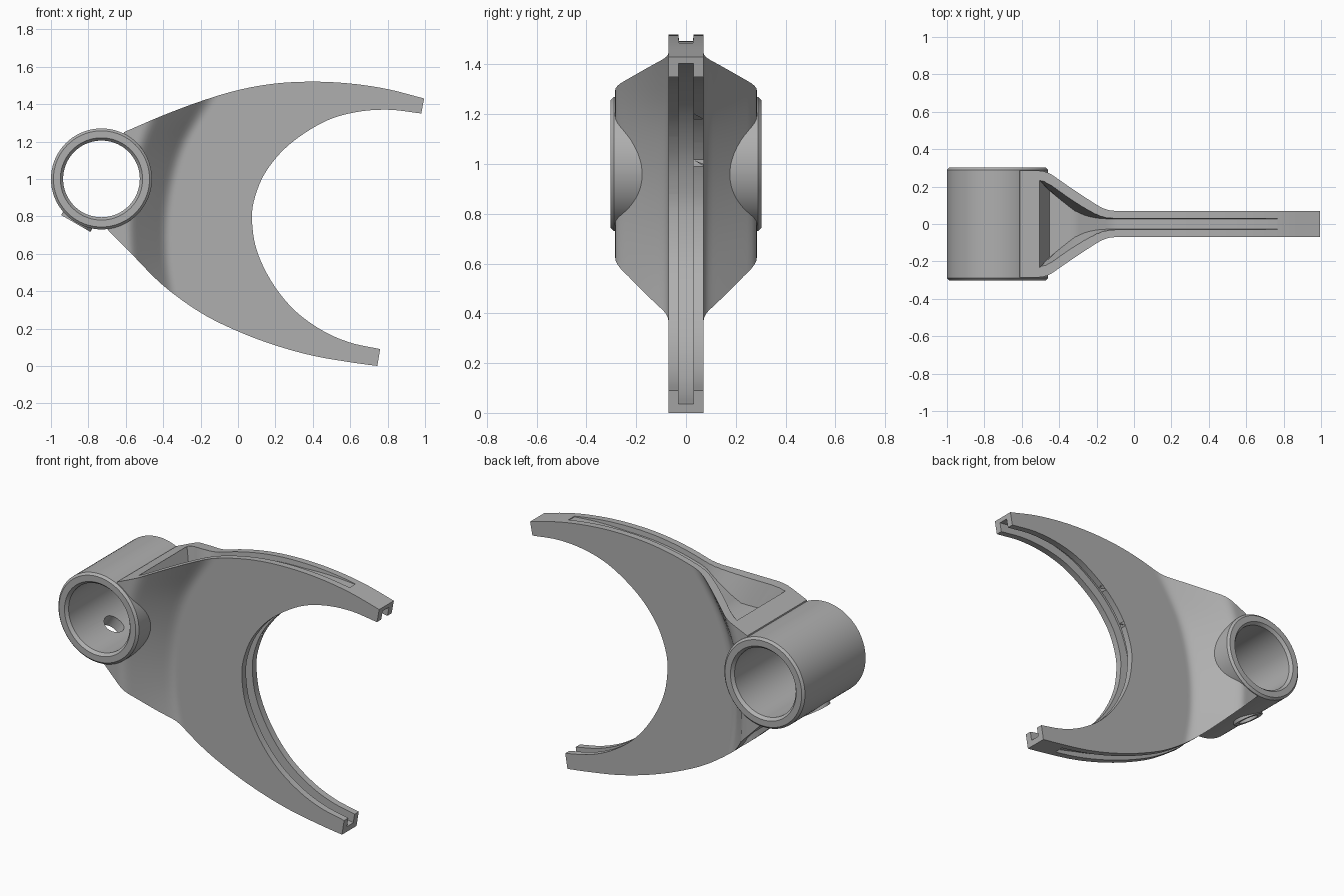
import bpy, bmesh
from math import sin, cos, radians, tau
from mathutils import Vector
from mathutils.geometry import interpolate_bezier

if "Cube" in bpy.data.objects:
    bpy.data.objects.remove(bpy.data.objects["Cube"])

metal = bpy.data.materials.new("grey_metal")
metal.use_nodes = True
GREY = (0.43, 0.43, 0.43, 1)
metal.diffuse_color = GREY
shader = next(n for n in metal.node_tree.nodes if n.type == 'BSDF_PRINCIPLED')
shader.inputs["Base Color"].default_value = GREY

HUB = Vector((-0.73, 0, 1.0))


def loft(name, rings, wrap=False):
    """Skin a row of closed rings, capping the ends unless it wraps round."""
    bm = bmesh.new()
    rows = [[bm.verts.new(p) for p in ring] for ring in rings]
    n = len(rows[0])
    for a, b in zip(rows, rows[1:] + (rows[:1] if wrap else [])):
        for i in range(n):
            j = (i + 1) % n
            bm.faces.new((a[i], a[j], b[j], b[i]))
    if not wrap:
        bm.faces.new(rows[0])
        bm.faces.new(rows[-1])
    bmesh.ops.recalc_face_normals(bm, faces=bm.faces)
    mesh = bpy.data.meshes.new(name)
    bm.to_mesh(mesh)
    bm.free()
    mesh.materials.append(metal)
    obj = bpy.data.objects.new(name, mesh)
    bpy.context.collection.objects.link(obj)
    return obj


def activate(obj):
    bpy.ops.object.select_all(action='DESELECT')
    obj.select_set(True)
    bpy.context.view_layer.objects.active = obj


def boolean(obj, tool, operation='DIFFERENCE', keep=False):
    mod = obj.modifiers.new("cut", 'BOOLEAN')
    mod.object, mod.operation, mod.solver = tool, operation, 'EXACT'
    activate(obj)
    bpy.ops.object.modifier_apply(modifier=mod.name)
    if not keep:
        bpy.data.objects.remove(tool)


def curve(points, steps=6):
    """Smooth curve through (x, z) points."""
    pts = [Vector((x, 0, z)) for x, z in points]
    pts = [2 * pts[0] - pts[1]] + pts + [2 * pts[-1] - pts[-2]]
    out = []
    for a, b, c, d in zip(pts, pts[1:], pts[2:], pts[3:]):
        out += interpolate_bezier(b, b + (c - a) / 6, c - (d - b) / 6, c, steps + 1)[:-1]
    return out + [pts[-2]]


def clamp(v):
    return min(1, max(0, v))


def lookup(table, z):
    if z <= table[0][0]:
        return table[0][1]
    for (z0, x0), (z1, x1) in zip(table, table[1:]):
        if z <= z1:
            return x0 + (x1 - x0) * (z - z0) / (z1 - z0)
    return table[-1][1]


# Fold lines of the flare, as (z, x)
FOLD_OUT = [(p.x, p.z) for p in curve([(0.3, -0.33), (0.42, -0.36), (0.6, -0.385), (0.8, -0.385),
                                       (1.0, -0.355), (1.2, -0.29), (1.4, -0.17), (1.55, -0.06)])]
FOLD_IN = [(p.x, p.z) for p in curve([(0.3, -0.55), (0.6, -0.57), (0.8, -0.575),
                                      (1.0, -0.56), (1.2, -0.51), (1.4, -0.43), (1.55, -0.36)])]


def flare(t):
    ramp = sum(clamp(t + k * 0.04) for k in range(-3, 4)) / 7
    return 0.07 + 0.215 * ramp


def half_width(p):
    a, b = lookup(FOLD_OUT, p.z), lookup(FOLD_IN, p.z)
    return flare((p.x - a) / (b - a))


# Side outline of the fork
inner = curve([(0.76, 0.09), (0.6, 0.125), (0.45, 0.19), (0.3, 0.3), (0.18, 0.45), (0.1, 0.62),
               (0.075, 0.78), (0.09, 0.9), (0.15, 1.04), (0.27, 1.18), (0.45, 1.3),
               (0.62, 1.355), (0.8, 1.37), (0.98, 1.35)])
top = curve([(0.995, 1.43), (0.8, 1.48), (0.6, 1.51), (0.4, 1.52), (0.2, 1.51), (0, 1.475),
             (-0.2, 1.415), (-0.4, 1.34), (-0.61, 1.25)])
bottom = curve([(-0.70, 0.732), (-0.57, 0.6), (-0.4, 0.43), (-0.2, 0.285), (0, 0.185),
                (0.2, 0.11), (0.4, 0.055), (0.6, 0.02), (0.745, 0)])
hub_side = [HUB + 0.235 * Vector((cos(radians(a)), 0, sin(radians(a)))) for a in range(62, -84, -6)]
outline = inner + top + hub_side + bottom

# Fork body: outline trimmed by the flared thickness
fork = loft("fork", [[p + Vector((0, y, 0)) for p in outline] for y in (-0.4, 0.4)])
steps = [-0.3 + 0.08 * i for i in range(21)]
sections = []
for k in range(33):
    z = -0.05 + 0.05 * k
    a, b = lookup(FOLD_OUT, z), lookup(FOLD_IN, z)
    side = [(1.2, 0.07)] + [(a + t * (b - a), flare(t)) for t in steps] + [(-1.1, 0.285)]
    sections.append([Vector((x, y, z)) for x, y in side] +
                    [Vector((x, -y, z)) for x, y in reversed(side)])
boolean(fork, loft("thickness", sections), 'INTERSECT')


def groove(path, depth, floor_gap, rim_gap, keep=lambda p: True, fixed=None):
    """Cutter that follows a path, sunk into the fork."""
    rings = []
    for i, p in enumerate(path):
        t = (path[min(i + 1, len(path) - 1)] - path[max(i - 1, 0)]).normalized()
        n = Vector((-t.z, 0, t.x))
        if not keep(p):
            continue
        low, high = p + n * depth(p), p - n * 0.04
        wl = fixed or half_width(low) - floor_gap
        wh = fixed or half_width(p) - rim_gap
        rings.append([high + Vector((0, wh, 0)), low + Vector((0, wl, 0)),
                      low - Vector((0, wl, 0)), high - Vector((0, wh, 0))])
    return loft("groove_cutter", rings)


def pocket_depth(p):
    return 0.03 * clamp((0.82 - p.x) / 0.4) + 0.1 * clamp((-0.12 - p.x) / 0.25)


# Slot round the inside of the prongs, open at both tips
ends = [inner[0] + (inner[0] - inner[1]) * 3], [inner[-1] + (inner[-1] - inner[-2]) * 3]
boolean(fork, groove(ends[0] + inner + ends[1], lambda p: 0.055, 0, 0, fixed=0.03))

# Channels along the outer edges, widening into pockets by the hub
boolean(fork, groove(top, pocket_depth, 0.042, 0.036, lambda p: -0.53 < p.x < 0.79))
boolean(fork, groove(bottom, pocket_depth, 0.042, 0.036, lambda p: -0.62 < p.x < 0.6))

# Hub tube with chamfered rims
profile = [(0.205, -0.285), (0.22, -0.303), (0.257, -0.303), (0.27, -0.29),
           (0.27, 0.29), (0.257, 0.303), (0.22, 0.303), (0.205, 0.285)]
SEG = 72
hub = loft("hub_tube", [[HUB + Vector((r * cos(tau * i / SEG), y, r * sin(tau * i / SEG)))
                         for r, y in profile] for i in range(SEG)], wrap=True)

# Flat boss under the hub, with a cross hole
axis = Vector((-0.5, 0, -0.866))
across = Vector((0.866, 0, -0.5))


def pin(name, radius, start, end):
    return loft(name, [[HUB + axis * d + across * radius * cos(tau * i / 40)
                        + Vector((0, radius * sin(tau * i / 40), 0)) for i in range(40)]
                       for d in (start, end)])


boss = pin("pin_boss", 0.09, 0.222, 0.275)
hole = pin("hole_cutter", 0.06, 0.1, 0.4)
boolean(hub, hole, keep=True)
boolean(boss, hole)

for part in (fork, hub, boss):
    activate(part)
    bpy.ops.object.shade_smooth_by_angle(angle=radians(30))
